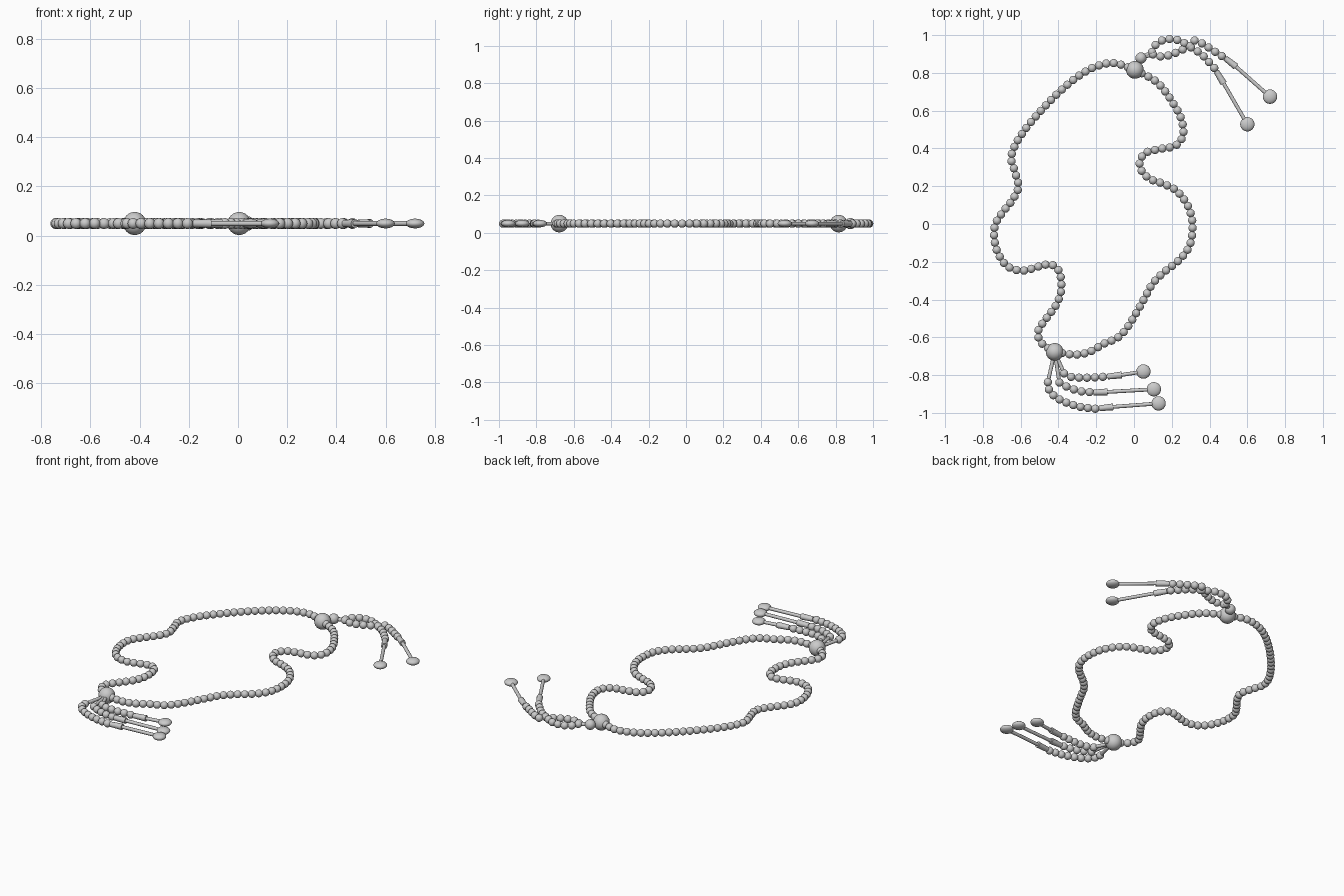
import bpy, bmesh
from mathutils import Vector, Matrix

Z = 0.049         # height of the strand's centre line
DY = -0.004       # small shift that centres the model in y
BEAD = 0.022      # small bead radius
STEP = 0.0398     # bead spacing


def finish(name, bm):
    me = bpy.data.meshes.new(name)
    bm.to_mesh(me)
    bm.free()
    for p in me.polygons:
        p.use_smooth = len(p.vertices) < 5
    ob = bpy.data.objects.new(name, me)
    bpy.context.collection.objects.link(ob)
    return ob


def ball(bm, p, r, flat=1.0, seg=16):
    m = Matrix.Translation((p[0], p[1] + DY, Z)) @ Matrix.Diagonal((1, 1, flat, 1))
    bmesh.ops.create_uvsphere(bm, u_segments=seg, v_segments=12, radius=r, matrix=m)


def rod(bm, a, b, r1, r2):
    a, b = Vector((a[0], a[1] + DY, Z)), Vector((b[0], b[1] + DY, Z))
    d = b - a
    m = Matrix.Translation((a + b) / 2) @ d.to_track_quat('Z', 'Y').to_matrix().to_4x4()
    bmesh.ops.create_cone(bm, cap_ends=True, segments=12, radius1=r1, radius2=r2,
                          depth=d.length, matrix=m)


def even_points(ctrl):
    """Smooth curve through the control points, resampled at bead spacing."""
    c = [Vector(p) for p in ctrl]
    c = [2 * c[0] - c[1]] + c + [2 * c[-1] - c[-2]]
    fine = []
    for i in range(1, len(c) - 2):
        p0, p1, p2, p3 = c[i - 1:i + 3]
        for k in range(20):
            t = k / 20
            fine.append(0.5 * (2 * p1 + (p2 - p0) * t + (2 * p0 - 5 * p1 + 4 * p2 - p3) * t * t
                               + (3 * p1 - p0 - 3 * p2 + p3) * t ** 3))
    fine.append(c[-2])
    dist = [0.0]
    for a, b in zip(fine, fine[1:]):
        dist.append(dist[-1] + (b - a).length)
    n = max(1, round(dist[-1] / STEP))
    out, j = [], 0
    for i in range(n + 1):
        s = dist[-1] * i / n
        while j < len(fine) - 2 and dist[j + 1] < s:
            j += 1
        f = (s - dist[j]) / (dist[j + 1] - dist[j])
        out.append(fine[j].lerp(fine[j + 1], f))
    return out


def strand(name, ctrl, skip_ends=False):
    bm = bmesh.new()
    pts = even_points(ctrl)
    for p in (pts[1:-1] if skip_ends else pts):
        ball(bm, p, BEAD)
    return finish(name, bm)


TOP, LOW = (0.005, 0.82), (-0.42, -0.673)

# two halves of the main loop
right = [TOP, (0.1, 0.77), (0.15, 0.725), (0.2, 0.655), (0.245, 0.575), (0.262, 0.5),
         (0.25, 0.45), (0.21, 0.415), (0.13, 0.4), (0.06, 0.38), (0.03, 0.33),
         (0.045, 0.278), (0.09, 0.24), (0.16, 0.215), (0.225, 0.18), (0.28, 0.11),
         (0.307, 0.03), (0.307, -0.06), (0.285, -0.13), (0.23, -0.195), (0.16, -0.25),
         (0.1, -0.31), (0.055, -0.39), (0.01, -0.47), (-0.04, -0.55), (-0.09, -0.6),
         (-0.16, -0.63), (-0.23, -0.67), (-0.31, -0.688), LOW]
left = [TOP, (-0.1, 0.855), (-0.18, 0.845), (-0.25, 0.815), (-0.33, 0.76), (-0.42, 0.68),
        (-0.51, 0.585), (-0.58, 0.5), (-0.63, 0.42), (-0.65, 0.35), (-0.63, 0.28),
        (-0.612, 0.2), (-0.645, 0.13), (-0.7, 0.06), (-0.735, 0), (-0.74, -0.07),
        (-0.72, -0.15), (-0.67, -0.22), (-0.59, -0.243), (-0.5, -0.22), (-0.44, -0.21),
        (-0.395, -0.25), (-0.385, -0.34), (-0.41, -0.42), (-0.46, -0.49),
        (-0.505, -0.555), (-0.505, -0.6), (-0.475, -0.64), LOW]
strand("loop_right_beads", right, True)
strand("loop_left_beads", left, True)

# large joining beads and the small spacer bead of the upper tassel
for name, p, r in (("upper_large_bead", TOP, 0.047), ("lower_large_bead", LOW, 0.047),
                   ("spacer_bead", (0.037, 0.883), 0.03)):
    bm = bmesh.new()
    ball(bm, p, r, seg=24)
    finish(name, bm)

# tassels: (anchor, bead path, sleeve start, sleeve end, drop centre)
tassels = [
    (LOW, [(-0.37, -0.787), (-0.33, -0.806), (-0.25, -0.81), (-0.165, -0.805)],
     (-0.14, -0.804), (-0.065, -0.795), (0.05, -0.777)),
    (LOW, [(-0.395, -0.835), (-0.35, -0.86), (-0.29, -0.88), (-0.235, -0.886)],
     (-0.215, -0.888), (-0.14, -0.885), (0.105, -0.871)),
    (LOW, [(-0.456, -0.833), (-0.45, -0.873), (-0.415, -0.912), (-0.355, -0.943),
           (-0.28, -0.965), (-0.205, -0.974)],
     (-0.185, -0.972), (-0.11, -0.964), (0.13, -0.946)),
    ((0.037, 0.883), [(0.095, 0.915), (0.115, 0.953), (0.16, 0.98), (0.21, 0.982), (0.25, 0.97),
                      (0.3, 0.94), (0.36, 0.9), (0.425, 0.83)],
     (0.435, 0.813), (0.475, 0.748), (0.6, 0.532)),
    ((0.037, 0.883), [(0.1, 0.902), (0.15, 0.89), (0.2, 0.902), (0.25, 0.924), (0.295, 0.947),
                      (0.315, 0.975), (0.36, 0.96), (0.42, 0.922), (0.465, 0.893)],
     (0.483, 0.882), (0.54, 0.837), (0.72, 0.678)),
]
for i, (anchor, path, s0, s1, drop) in enumerate(tassels, 1):
    strand(f"tassel_{i}_beads", path)
    bm = bmesh.new()
    rod(bm, anchor, path[0], 0.01, 0.01)
    rod(bm, path[-1], s0, 0.01, 0.01)
    rod(bm, s1, drop, 0.01, 0.01)
    finish(f"tassel_{i}_rods", bm)
    bm = bmesh.new()
    rod(bm, s0, s1, 0.015, 0.018)
    finish(f"tassel_{i}_sleeve", bm)
    bm = bmesh.new()
    ball(bm, drop, 0.038, 0.52, seg=24)
    finish(f"tassel_{i}_drop", bm)
